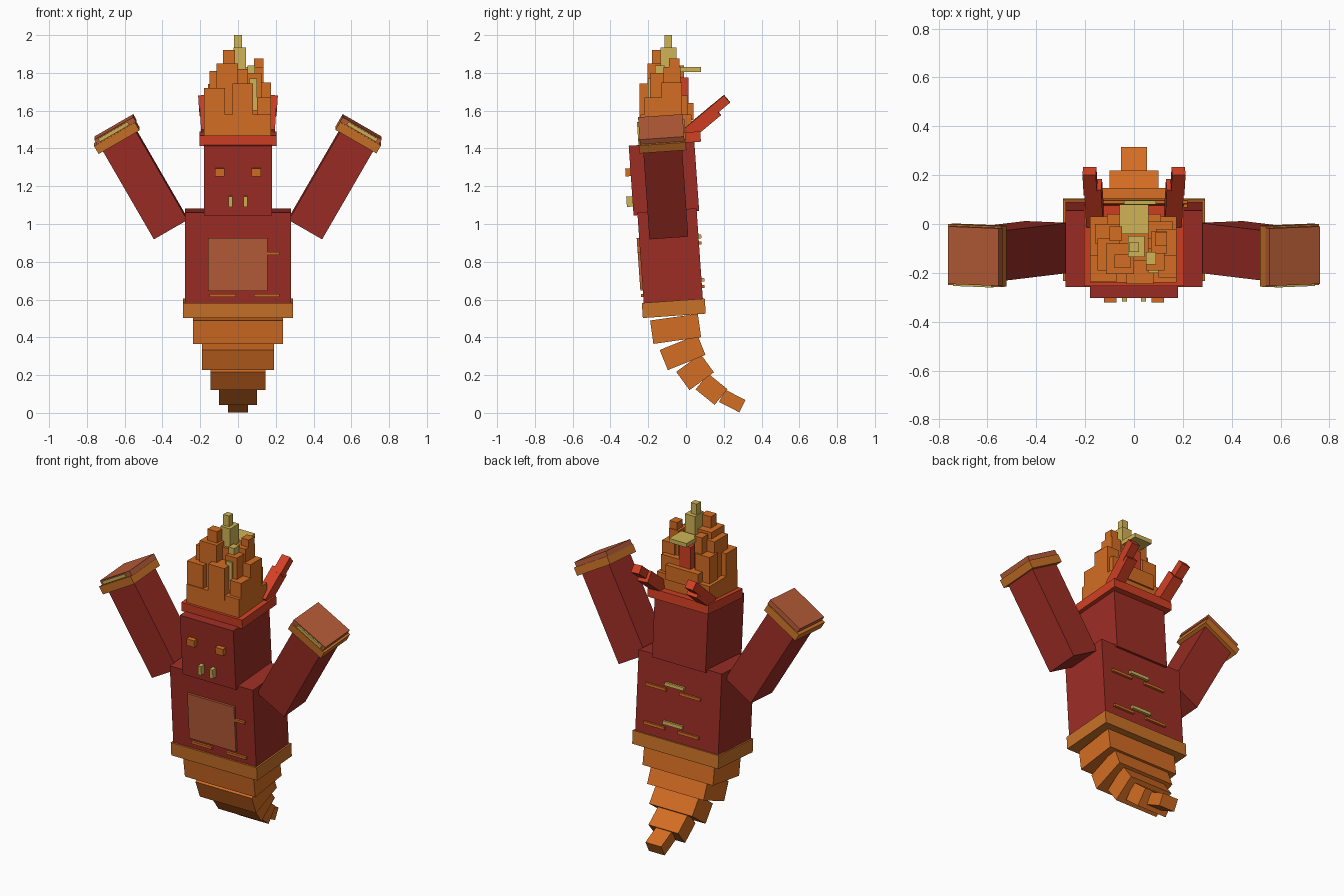
import bpy, math
from mathutils import Matrix, Vector


def material(name, rgb):
    m = bpy.data.materials.new(name)
    lin = [((c / 255 + 0.055) / 1.055) ** 2.4 for c in rgb]
    m.diffuse_color = (*lin, 1)
    return m


MAROON = material("maroon", (157, 45, 37))
RED = material("bright red", (210, 64, 36))
ORANGE = material("orange", (212, 109, 35))
BELT = material("ochre", (202, 114, 39))
CLAY = material("clay", (182, 92, 56))
YELLOW = material("yellow", (208, 180, 86))

# Upper body leans forward by four degrees
LEAN = Matrix.Translation((0, -0.026, 0)) @ Matrix.Rotation(math.radians(4), 4, 'X')
FLAT = Matrix.Identity(4)


def box(name, mat, center, size, frame=LEAN, rx=0.0, ry=0.0):
    """Box with a centre, size and tilt inside a frame."""
    bpy.ops.mesh.primitive_cube_add(size=1)
    ob = bpy.context.object
    ob.name = name
    mtx = (frame @ Matrix.Translation(center)
           @ Matrix.Rotation(math.radians(ry), 4, 'Y')
           @ Matrix.Rotation(math.radians(rx), 4, 'X'))
    ob.data.transform(mtx @ Matrix.Diagonal((*size, 1)))
    ob.data.materials.append(mat)
    return ob


def span(name, mat, x0, x1, y0, y1, z0, z1, frame=LEAN):
    """Box given by its limits."""
    box(name, mat, ((x0 + x1) / 2, (y0 + y1) / 2, (z0 + z1) / 2),
        (x1 - x0, y1 - y0, z1 - z0), frame)


# Torso, belt and head
span("torso", MAROON, -0.28, 0.28, -0.157, 0.157, 0.58, 1.075)
span("belt", BELT, -0.29, 0.29, -0.167, 0.167, 0.515, 0.595)
span("head", MAROON, -0.18, 0.18, -0.178, 0.17, 1.06, 1.43)
span("headband", RED, -0.205, 0.205, -0.125, 0.205, 1.425, 1.48)

# Belly panel and front slashes
span("belly_panel", CLAY, -0.16, 0.155, -0.17, -0.15, 0.66, 0.94)
for x0, x1, z in ((0.155, 0.22, 0.857), (-0.15, -0.01, 0.635), (0.085, 0.22, 0.635)):
    span("front_slash", ORANGE, x0, x1, -0.169, -0.15, z - 0.008, z + 0.008)

# Back slashes in two groups
for z in (0.66, 0.89):
    span("back_slash", ORANGE, 0.08, 0.22, 0.15, 0.170, z - 0.008, z + 0.008)
    span("back_slash", ORANGE, -0.15, -0.01, 0.15, 0.170, z - 0.008, z + 0.008)
    span("back_slash_middle", YELLOW, -0.04, 0.09, 0.15, 0.172, z + 0.025, z + 0.045)

# Face
for s in (-1, 1):
    box("eye", ORANGE, (s * 0.097, -0.185, 1.29), (0.052, 0.04, 0.042))
    box("tooth", YELLOW, (s * 0.039, -0.185, 1.135), (0.022, 0.05, 0.055))

# Tail segments: y, z, tilt, width, depth, height
for y, z, tilt, w, d, h in ((-0.055, 0.445, 8, 0.475, 0.255, 0.125),
                            (-0.018, 0.32, 22, 0.38, 0.215, 0.115),
                            (0.048, 0.216, 36, 0.29, 0.16, 0.12),
                            (0.135, 0.125, 51, 0.20, 0.107, 0.13),
                            (0.245, 0.063, 63, 0.106, 0.073, 0.12)):
    box("tail_segment", ORANGE, (0, y, z), (w, d, h), FLAT, rx=tilt)

# Arms with cuffs, built along a raised axis
for s in (-1, 1):
    arm = (LEAN @ Matrix.Translation((s * 0.357, 0, 0.979))
           @ Matrix.Rotation(math.radians(30 * s), 4, 'Y'))
    span("arm", MAROON, -0.102, 0.102, -0.103, 0.103, 0, 0.55, arm)
    span("cuff", BELT, -0.128, 0.122, -0.125, 0.125, 0.54, 0.588, arm)
    a, b = sorted((-0.128 * s, 0.11 * s))
    span("palm_pad", CLAY, a, b, -0.118, 0.118, 0.585, 0.617, arm)
    span("claw_strip", YELLOW, -0.09, 0.09, -0.126, -0.11, 0.592, 0.611, arm)

# Horns swept backward
for s in (-1, 1):
    box("horn_base", RED, (s * 0.163, 0.085, 1.54), (0.07, 0.07, 0.20), FLAT, rx=-50, ry=4 * s)
    box("horn_tip", RED, (s * 0.18, 0.175, 1.628), (0.055, 0.05, 0.11), FLAT, rx=-50, ry=4 * s)

# Flame crest: orange towers (x0, x1, y0, y1, top)
span("crest_base", ORANGE, -0.18, 0.175, -0.24, 0.03, 1.46, 1.58, FLAT)
TOWERS = ((-0.18, -0.07, -0.235, -0.13, 1.72), (-0.03, 0.08, -0.245, -0.15, 1.745),
          (0.10, 0.175, -0.22, -0.13, 1.67), (-0.15, -0.06, -0.19, -0.06, 1.81),
          (-0.115, 0.0, -0.205, -0.08, 1.85), (-0.08, -0.015, -0.18, -0.125, 1.92),
          (0.05, 0.125, -0.19, -0.10, 1.80), (0.07, 0.135, -0.12, -0.03, 1.83),
          (0.085, 0.135, -0.09, -0.035, 1.875), (0.09, 0.175, -0.13, -0.02, 1.75),
          (0.03, 0.16, -0.06, 0.01, 1.68), (-0.16, -0.06, -0.08, 0.0, 1.74),
          (-0.11, 0.11, -0.06, 0.04, 1.64), (-0.10, -0.05, -0.07, -0.01, 1.84),
          (-0.06, 0.06, -0.15, -0.03, 1.82), (0.02, 0.07, -0.22, -0.17, 1.72))
for x0, x1, y0, y1, top in TOWERS:
    span("crest_tower", ORANGE, x0, x1, y0, y1, 1.55, top, FLAT)

# Red ember and yellow flame cores
span("crest_ember", RED, -0.04, 0.04, -0.04, 0.012, 1.6, 1.775, FLAT)
span("flame_core", YELLOW, -0.025, 0.042, -0.135, -0.05, 1.8, 1.935, FLAT)
span("flame_tip", YELLOW, -0.02, 0.02, -0.115, -0.075, 1.93, 2.0, FLAT)
span("flame_streak", YELLOW, 0.06, 0.10, -0.2, -0.115, 1.6, 1.77, FLAT)
span("flame_streak", YELLOW, 0.05, 0.09, -0.165, -0.115, 1.7, 1.84, FLAT)
span("flame_back_plate", YELLOW, -0.06, 0.06, -0.04, 0.08, 1.805, 1.83, FLAT)
